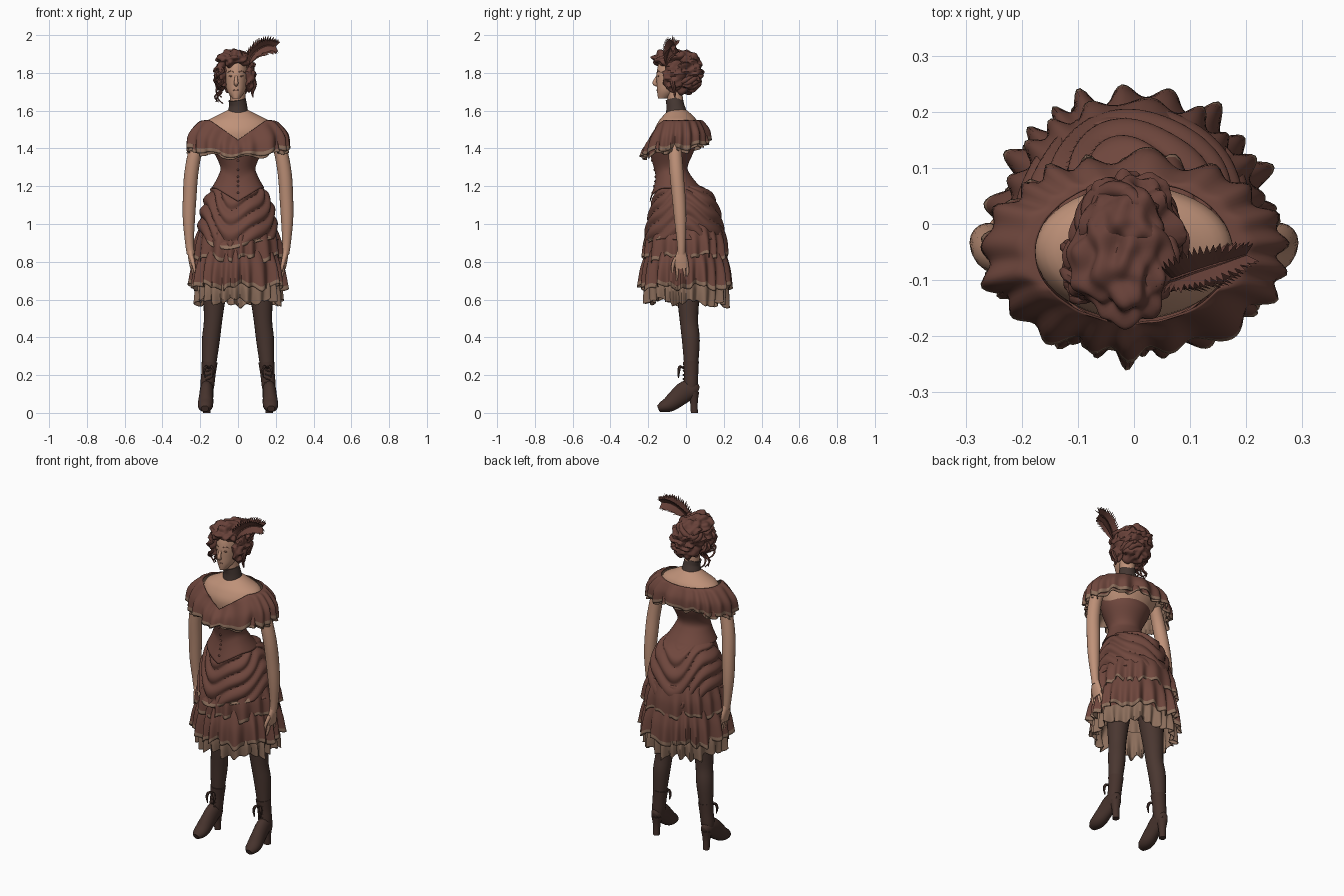
import bpy, bmesh, math, random
from math import sin, cos, pi
from mathutils import Vector, noise

random.seed(4)
if "Cube" in bpy.data.objects:
    bpy.data.objects.remove(bpy.data.objects["Cube"], do_unlink=True)


def material(name, rgb):
    m = bpy.data.materials.new(name)
    m.use_nodes = True
    m.diffuse_color = (*rgb, 1)
    bsdf = m.node_tree.nodes["Principled BSDF"]
    bsdf.inputs["Base Color"].default_value = (*rgb, 1)
    bsdf.inputs["Roughness"].default_value = 0.8
    return m


DRESS = material("russet cloth", (0.16, 0.063, 0.047))
LACE = material("tan lace", (0.26, 0.155, 0.105))
SKIN = material("skin", (0.52, 0.285, 0.19))
HAIR = material("auburn hair", (0.135, 0.052, 0.04))
STOCKING = material("dark stocking", (0.068, 0.038, 0.03))
BOOT = material("boot leather", (0.062, 0.033, 0.026))
CHOKER = material("dark ribbon", (0.062, 0.04, 0.033))
BLUSH = material("shaded skin", (0.33, 0.16, 0.11))


def finish(name, bm, mats, angle=50, fix=False):
    if fix:
        bmesh.ops.recalc_face_normals(bm, faces=bm.faces)
    me = bpy.data.meshes.new(name)
    bm.to_mesh(me)
    bm.free()
    ob = bpy.data.objects.new(name, me)
    bpy.context.collection.objects.link(ob)
    for m in mats:
        me.materials.append(m)
    bpy.ops.object.select_all(action='DESELECT')
    ob.select_set(True)
    bpy.context.view_layer.objects.active = ob
    bpy.ops.object.shade_smooth_by_angle(angle=math.radians(angle))
    return ob


def along(pts, u):
    """Smooth curve through rows of numbers, u from 0 to 1."""
    n = len(pts) - 1
    i = min(int(u * n), n - 1)
    s = u * n - i
    rows = [pts[max(0, min(n, k))] for k in (i - 1, i, i + 1, i + 2)]
    return [b + .5 * s * (c - a + s * (2*a - 5*b + 4*c - d + s * (3*(b - c) + d - a)))
            for a, b, c, d in zip(*rows)]


def grid_faces(bm, rings, rule=None):
    n = len(rings[0])
    for i in range(len(rings) - 1):
        for j in range(n):
            k = (j + 1) % n
            f = bm.faces.new((rings[i][j], rings[i+1][j], rings[i+1][k], rings[i][k]))
            if rule and rule((i + .5) / (len(rings) - 1), 2*pi*j/n):
                f.material_index = 1


def shell(name, prof, mats, rows=16, seg=48, edges=None, fold=None, rule=None, cloth=False):
    """Rings of (height, rx, ry, centre y) from the top down; angle 0 is the front."""
    bm = bmesh.new()
    rings = []
    for i in range(rows + 1):
        t = i / rows
        v, rx, ry, cy = along(prof, t)
        ring = []
        for j in range(seg):
            a = 2 * pi * j / seg
            z = v if edges is None else edges[0](a) + (edges[1](a) - edges[0](a)) * v
            r = fold(a, t) if fold else 0
            ring.append(bm.verts.new(((rx + r) * sin(a), cy - (ry + r) * cos(a), z)))
        rings.append(ring)
    grid_faces(bm, rings, rule)
    if not cloth:
        bm.faces.new(rings[0])
        bm.faces.new(rings[-1][::-1])
    ob = finish(name, bm, mats)
    if cloth:
        mod = ob.modifiers.new("thickness", 'SOLIDIFY')
        mod.thickness = 0.004
        mod.material_offset = len(mats) - 1
    return ob


def tube(name, pts, mat, steps=14, seg=14, s=1, ref=Vector((0, 1, 0))):
    """Sweep of (x, y, z, radius, optional second radius)."""
    bm = bmesh.new()
    pts = [(p[0] * s, *p[1:]) for p in pts]
    rings = []
    for i in range(steps + 1):
        u = i / steps
        p = along(pts, u)
        t = (Vector(along(pts, min(1, u + .02))[:3]) - Vector(along(pts, max(0, u - .02))[:3])).normalized()
        a = t.cross(ref).normalized()
        b = t.cross(a)
        rings.append([bm.verts.new(Vector(p[:3]) + a*p[3]*cos(2*pi*k/seg) + b*p[-1]*sin(2*pi*k/seg))
                      for k in range(seg)])
    grid_faces(bm, rings)
    bm.faces.new(rings[0])
    bm.faces.new(rings[-1])
    return finish(name, bm, [mat], fix=True)


def blob(name, c, r, mat, rough=0, freq=25, sub=4):
    bm = bmesh.new()
    bmesh.ops.create_icosphere(bm, subdivisions=sub, radius=1)
    for v in bm.verts:
        p = Vector([a * b for a, b in zip(v.co, r)]) + Vector(c)
        q = Vector((p.x, p.y * .6, p.z * 1.3))
        v.co = p + v.co.normalized() * rough * noise.noise(q * freq)
    return finish(name, bm, [mat], 40)


def vee(a):
    """1 at the front centre, falling straight to 0 at the sides."""
    return max(0, 1 - abs(sin(a)) / .85) if cos(a) > 0 else 0


def ruffle(n, amp, ph):
    """Uneven pleats that open toward the hem."""
    return lambda a, t: amp * t * (sin(n*a + ph + 1.5*sin(3*a + ph) + .7*sin(5*a))
                                   + .5*sin((n//2 + 1)*a + 2*ph))


# Body: torso, neck and head
shell("torso", [(1.605, .05, .045, -.045), (1.575, .11, .077, -.042), (1.54, .168, .104, -.043),
                (1.48, .172, .118, -.052), (1.38, .12, .088, -.065)], [SKIN])
tube("neck", [(0, -.04, 1.56, .046), (0, -.053, 1.63, .041), (-.005, -.065, 1.73, .043)], SKIN, seg=24)
tube("choker", [(0, -.052, 1.597, .054), (0, -.057, 1.63, .047), (-.005, -.062, 1.66, .046)], CHOKER, seg=24)
head = shell("head", [(1.90, .03, .045, -.05), (1.86, .056, .085, -.055), (1.80, .063, .092, -.063),
                      (1.74, .057, .08, -.075), (1.70, .045, .058, -.095), (1.665, .02, .028, -.12)],
             [SKIN], 20, 32)
head.location.x = -.01
tube("nose", [(-.01, -.148, 1.79, .006), (-.01, -.16, 1.765, .009), (-.01, -.166, 1.745, .012),
              (-.01, -.15, 1.735, .008)], SKIN)
blob("lips", (-.01, -.149, 1.708), (.016, .007, .006), BLUSH, sub=2)
for s, side in ((1, "left"), (-1, "right")):
    blob(side + "_eye", (-.01 + s * .027, -.147, 1.783), (.013, .004, .004), BLUSH, sub=2)
    tube(side + "_brow", [(-.01 + s * .012, -.154, 1.803, .002), (-.01 + s * .03, -.147, 1.81, .002),
                          (-.01 + s * .046, -.132, 1.802, .002)], BLUSH, 6, 6)

# Hair: main mass, front roll, coiled locks and hanging ringlets
blob("hair_back", (-.01, -.005, 1.80), (.09, .092, .113), HAIR, .026, 34, 5)
blob("hair_top", (-.018, -.075, 1.872), (.088, .098, .046), HAIR, .026, 34, 5)
blob("hair_side_left", (.062, -.065, 1.78), (.03, .055, .085), HAIR, .02, 35)
blob("hair_side_right", (-.085, -.075, 1.80), (.033, .06, .085), HAIR, .02, 35)
for k in range(12):
    a0, h = 2 * pi * k / 12, -.5 + .11 * k
    lock = []
    for m in range(6):
        a, g = a0 + .3 * m, max(-.8, min(.95, h + .14 * sin(m + k)))
        w = math.sqrt(1 - g * g)
        lock.append((-.01 + .085*w*sin(a), -.005 + .086*w*cos(a), 1.80 + .108*g, .004 + .012*sin(pi*m/5)))
    if min(p[1] for p in lock) > -.09:
        tube("hair_lock", lock, HAIR, 16, 8, ref=Vector((0, 0, 1)))
for k in range(9):
    x, y, z = -.095 - .004 * (k % 4), -.125 + .012 * k, 1.83 - .012 * (k % 3)
    drop = random.uniform(.10, .19)
    path = [(x + .017*sin(2*m + k), y + .012*cos(2*m + k), z - drop*m/6, .012*(1 - m/8)) for m in range(7)]
    tube("ringlet", path, HAIR, 18, 7)
tube("left_ringlet", [(.07, -.08, 1.78, .013), (.088, -.07, 1.74, .012), (.076, -.06, 1.70, .009),
                      (.08, -.06, 1.67, .003)], HAIR, 12, 7)

# Feather: spine with three fans of broad swept barbs
spine = [(.05, -.105, 1.83, .006), (.07, -.10, 1.885, .006), (.11, -.085, 1.925, .005),
         (.155, -.07, 1.945, .004), (.20, -.055, 1.94, .002)]
tube("feather_spine", spine, HAIR, 16, 6)
bm = bmesh.new()
for facing in (Vector((.35, -1, 0)), Vector((-.5, -1, .6)), Vector((.5, -1, -.8))):
    for i in range(20):
        u = .06 + .9 * i / 20
        p, q = (Vector(along(spine, v)[:3]) for v in (u, min(1, u + .13)))
        t = (q - p).normalized()
        out = t.cross(facing).normalized()
        length = .057 * math.sqrt(sin(pi * (u * .85 + .1))) * random.uniform(.85, 1)
        for s in (1, -1):
            mid = q + out * s * length * .8 + t * .004
            tip = q + out * s * length + t * .014
            bm.faces.new([bm.verts.new(v) for v in (p, mid, tip, q)])
finish("feather_barbs", bm, [HAIR])

# Bodice with pointed front and a row of buttons
bodice = [(0, .15, .112, -.07), (.2, .135, .118, -.073), (.55, .094, .086, -.077),
          (.75, .105, .098, -.07), (1, .14, .137, -.055)]
shell("bodice", bodice, [DRESS], 20, 64, (lambda a: 1.445, lambda a: 1.19 - .07 * vee(a)), cloth=True)
for k in range(8):
    v, rx, ry, cy = along(bodice, .15 + .1 * k)
    blob("button", (0, cy - ry, 1.445 - .325 * v), (.006, .006, .006), DRESS, sub=2)

# Off-shoulder ruffled collar, two layers
ctop = lambda a: 1.55 - .105 * vee(a)
chem = lambda a: 1.395 - .035 * max(0, cos(a))**3 + .045 * max(0, -cos(a))**2 + .01 * sin(9*a)
collar = [(0, .176, .128, -.05), (.08, .212, .137, -.047), (.5, .262, .166, -.05), (1, .268, .176, -.055)]
shell("shoulder_ruffle", collar, [DRESS, LACE], 16, 160, (ctop, chem), ruffle(19, .012, 1),
      lambda t, a: t > .9, True)
shell("shoulder_frill", [(.55, .24, .15, -.05), (.8, .252, .16, -.052), (1.1, .258, .167, -.053)],
      [DRESS, LACE], 10, 160, (ctop, chem), ruffle(22, .013, 2), lambda t, a: t > .75, True)

# Draped overskirt with a bustle at the back
drape = lambda a, t: .018 * min(1, 4*t) * (abs(sin(pi * (4.5*t - .9*cos(2*a) + .25*sin(5*a)))) - .5)
shell("overskirt", [(0, .105, .10, -.06), (.13, .145, .148, -.022), (.4, .185, .182, -.01),
                    (.7, .202, .203, -.008), (1, .212, .212, -.008)], [DRESS, LACE], 44, 128,
      (lambda a: 1.215 - .035 * max(0, cos(a))**2, lambda a: .935 - .06 * cos(a)**2 + .018 * sin(3*a)),
      drape, lambda t, a: t > .94 and cos(a) > .6, True)

# Skirt tiers, each flaring into pleats
tiers = (("upper_ruffle", 1.0, .82, .195, .232, .22, 19, .014, .87),
         ("middle_ruffle", .88, .665, .205, .246, .236, 22, .018, .89),
         ("lower_ruffle", .74, .583, .205, .222, .208, 24, .017, .35))
for i, (name, z0, z1, r0, rx, ry, n, amp, lace) in enumerate(tiers):
    shell(name, [(0, r0, r0 - .005, 0), (.5, (r0 + rx)/2 + .01, (r0 + ry)/2 + .008, 0), (1, rx, ry, 0)],
          [DRESS, LACE], 14, 224,
          (lambda a: z0, lambda a: z1 + .014 * sin(7*a + i) + .008 * sin(n*a) + .008 * (i - 1) * cos(a)),
          ruffle(n, amp, i * 1.3), lambda t, a: t > lace, True)

for s, side in ((1, "left"), (-1, "right")):
    # Arms and hands
    tube(side + "_arm", [(.185, -.045, 1.49, .034), (.222, -.057, 1.40, .036), (.247, -.05, 1.27, .037),
                         (.256, -.038, 1.14, .036), (.26, -.03, 1.02, .032), (.257, -.025, .90, .023),
                         (.25, -.025, .84, .021)], SKIN, 24, 18, s)
    tube(side + "_palm", [(.252, -.025, .86, .017, .022), (.246, -.025, .81, .016, .036),
                          (.24, -.02, .765, .013, .036)], SKIN, 10, 14, s)
    for k in range(4):
        y, drop = -.048 + .018 * k, (.075, .088, .085, .065)[k]
        tube(side + "_finger", [(.24, y, .775, .009), (.234, y + .002, .775 - drop*.5, .0085),
                                (.222, y, .775 - drop, .005)], SKIN, 8, 8, s)
    tube(side + "_thumb", [(.246, -.05, .825, .012), (.236, -.068, .785, .010),
                           (.228, -.072, .745, .006)], SKIN, 8, 8, s)
    # Stockinged legs
    tube(side + "_stocking", [(.10, .01, .95, .08), (.11, .01, .76, .072), (.125, .012, .6, .058),
                              (.133, .016, .48, .048), (.144, .026, .38, .047), (.155, .027, .22, .034)],
         STOCKING, 20, 20, s)
    # Heeled ankle boots
    tube(side + "_boot_shaft", [(.15, .026, .27, .042), (.156, .027, .21, .038), (.162, .026, .15, .037),
                                (.165, .025, .10, .03)], BOOT, 12, 20, s)
    tube(side + "_boot_foot", [(.164, .065, .115, .018, .022), (.165, .04, .122, .032, .046),
                               (.166, 0, .115, .036, .055), (.169, -.045, .080, .038, .050),
                               (.172, -.085, .048, .041, .042), (.174, -.122, .032, .036, .030),
                               (.175, -.146, .022, .020, .017)], BOOT, 24, 20, s, Vector((0, 0, 1)))
    tube(side + "_boot_heel", [(.165, .04, .11, .031), (.165, .042, .06, .021), (.165, .044, 0, .019)],
         BOOT, 8, 14, s)
    # Lacing and bow on the boot front
    for k in range(5):
        z, y = .25 - .022 * k, -.014 - .001 * k
        tube(side + "_boot_lace", [(.142, y + .008, z, .003), (.155, y, z - .005, .003),
                                   (.170, y + .008, z - .01, .003)], BOOT, 4, 6, s)
    for d in (-1, 1):
        tube(side + "_bow_loop", [(.155, -.012, .235, .004), (.155 + d*.015, -.032, .245, .008),
                                  (.155 + d*.025, -.038, .22, .007), (.155 + d*.018, -.04, .185, .003)],
             BOOT, 10, 6, s, Vector((1, 0, 0)))
